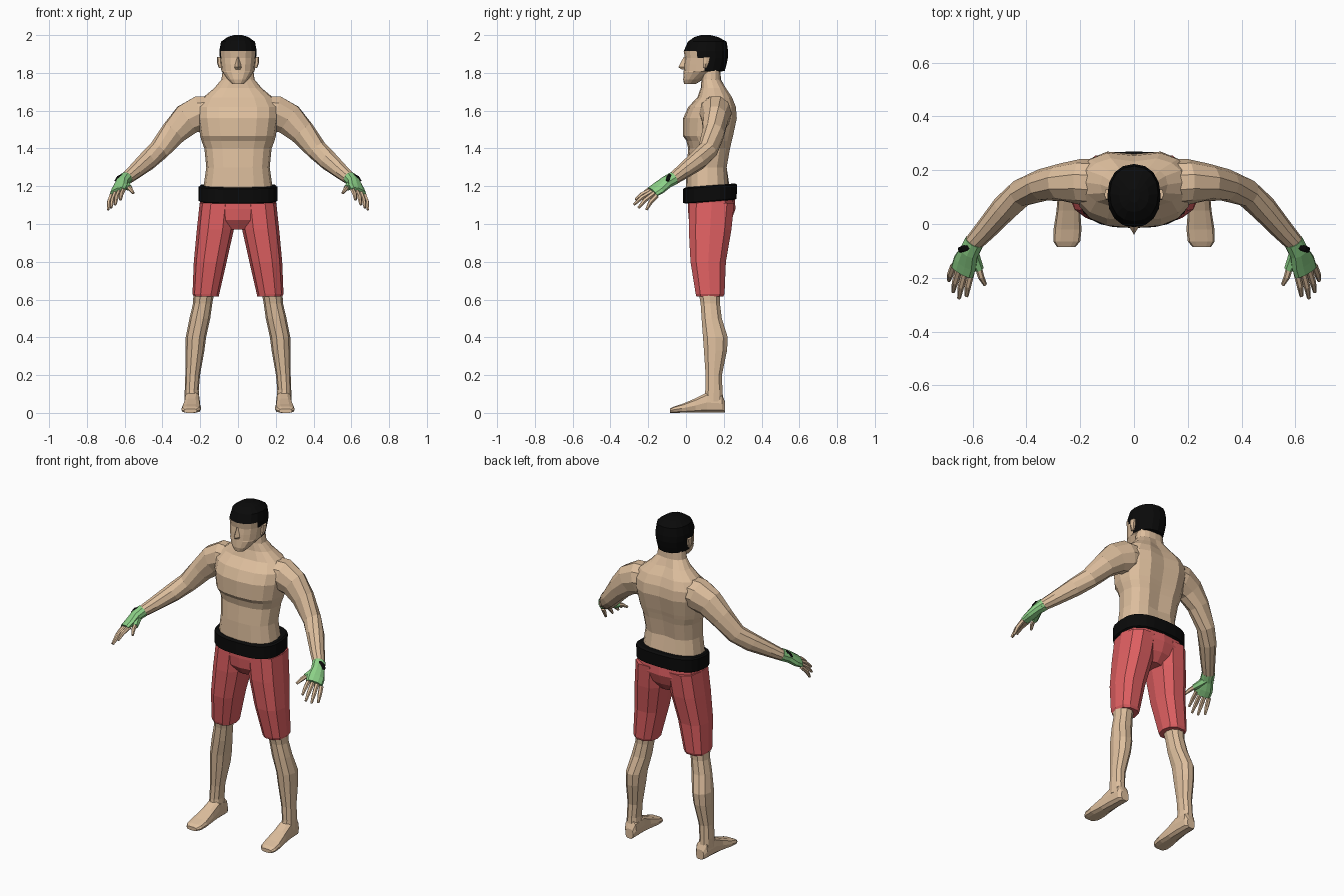
import bpy, bmesh, math
from mathutils import Vector


def material(name, rgb):
    m = bpy.data.materials.new(name)
    m.diffuse_color = (*rgb, 1)
    return m


SKIN = material("skin", (0.73, 0.52, 0.34))
RED = material("red_cloth", (0.73, 0.115, 0.12))
GREEN = material("green_glove", (0.26, 0.63, 0.24))
BLACK = material("black", (0.003, 0.003, 0.003))


def power(v, p):
    return math.copysign(abs(v) ** (2 / p), v)


def angles(n, phase=0.0):
    return [2 * math.pi * (i + phase) / n for i in range(n)]


def flat_ring(z, x, hw, y0, y1, n=8, p=2.3, tilt=0.0):
    """Horizontal rounded ring, optionally rising toward the back."""
    out = []
    for a in angles(n):
        y = (y0 + y1) / 2 + (y1 - y0) / 2 * power(math.sin(a), p)
        out.append(Vector((x + hw * power(math.cos(a), p), y, z + tilt * y)))
    return out


def tube_rings(points, n=8, roll=0.0):
    """Rings square to a path; each point is x, y, z, width radius, height radius."""
    pos = [Vector(q[:3]) for q in points]
    out = []
    for i, q in enumerate(points):
        t = (pos[min(i + 1, len(pos) - 1)] - pos[max(i - 1, 0)]).normalized()
        s = t.cross(Vector((0, 0, 1))).normalized()
        u = s.cross(t)
        s, u = s * math.cos(roll) + u * math.sin(roll), u * math.cos(roll) - s * math.sin(roll)
        out.append([pos[i] + s * q[3] * math.cos(a) + u * q[4] * math.sin(a)
                    for a in angles(n)])
    return out


def loft(name, rings, mats, mirror=False, rule=None, shape=None):
    bm = bmesh.new()
    loops = [[bm.verts.new(v) for v in r] for r in rings]
    n = len(loops[0])
    for a, b in zip(loops, loops[1:]):
        for i in range(n):
            bm.faces.new((a[i], a[(i + 1) % n], b[(i + 1) % n], b[i]))
    bm.faces.new(loops[0][::-1])
    bm.faces.new(loops[-1])
    if shape:
        for v in bm.verts:
            shape(v.co)
    bmesh.ops.recalc_face_normals(bm, faces=bm.faces)
    if rule:
        for f in bm.faces:
            f.material_index = rule(f.calc_center_median())
    me = bpy.data.meshes.new(name)
    bm.to_mesh(me)
    bm.free()
    for m in mats:
        me.materials.append(m)
    ob = bpy.data.objects.new(name, me)
    bpy.context.collection.objects.link(ob)
    if mirror:
        ob.modifiers.new("Mirror", 'MIRROR')
    return ob


# Torso and neck, with a groove down the spine
def spine(co):
    if abs(co.x) < 0.01 and co.y > 0.2 and co.z > 1.25:
        co.y -= 0.018


torso = [(1.12, .185, .01, .24), (1.20, .182, 0, .23), (1.30, .168, .003, .222),
         (1.40, .178, .012, .24), (1.44, .193, .002, .25), (1.465, .2, -.015, .257),
         (1.56, .215, -.015, .278), (1.62, .215, .012, .272), (1.67, .185, .06, .25),
         (1.72, .125, .078, .215), (1.765, .088, .082, .185), (1.86, .075, .085, .18)]
loft("torso", [flat_ring(z, 0, w, a, b, 16, 2.5) for z, w, a, b in torso],
     [SKIN], shape=spine)

# Head with hair coloured by height and depth
head = [(1.74, .03, -.01, .05), (1.765, .055, -.015, .09), (1.805, .083, -.012, .16),
        (1.81, .088, -.012, .205), (1.845, .092, -.01, .215), (1.88, .096, -.006, .222),
        (1.915, .099, -.012, .223), (1.965, .09, .01, .215), (1.99, .055, .045, .17),
        (2.0, .02, .08, .13)]
loft("head", [flat_ring(z, 0, w, a, b, 16, 2.2) for z, w, a, b in head], [SKIN, BLACK],
     rule=lambda c: int(c.z > 1.915 or (c.y > .12 and c.z > 1.806)
                        or (c.y > .055 and c.z > 1.88)))

# Nose wedge and ears
loft("nose", [flat_ring(1.818, 0, .018, -.022, .02, 4), flat_ring(1.83, 0, .018, -.04, .02, 4),
              flat_ring(1.885, 0, .008, -.012, .02, 4)], [SKIN])
loft("ear", [flat_ring(1.825, .093, .008, .09, .11, 6), flat_ring(1.85, .098, .012, .088, .122, 6),
             flat_ring(1.885, .1, .01, .09, .13, 6)], [SKIN], mirror=True)

# Belt, tilted up at the back
belt = [(1.108, .2, -.003, .258), (1.113, .208, -.015, .268),
        (1.187, .208, -.015, .27), (1.194, .2, -.003, .258)]
loft("belt", [flat_ring(z, 0, w, a, b, 24, 2.7, .08) for z, w, a, b in belt], [BLACK])

# Shorts: hip block and two legs
loft("shorts_hips", [flat_ring(z, 0, w, a, b, 12, 2.6) for z, w, a, b in
                     [(1.14, .2, .01, .258), (1.08, .203, .01, .262), (1.02, .15, .015, .24),
                      (.97, .06, .05, .2)]], [RED])
loft("shorts_leg", [flat_ring(z, x, w, a, b, 10, 2.5) for z, x, w, a, b in
                    [(1.11, .105, .098, .012, .26), (.97, .12, .098, .01, .245),
                     (.8, .147, .087, .02, .215), (.63, .17, .071, .048, .207),
                     (.615, .168, .066, .053, .2)]], [RED], mirror=True)

# Bare legs
loft("leg", [flat_ring(z, x, w, a, b, 10, 2.2) for z, x, w, a, b in
             [(.66, .178, .057, .06, .185), (.58, .187, .051, .075, .182),
              (.5, .202, .055, .08, .192), (.4, .223, .054, .087, .224),
              (.33, .228, .05, .092, .22), (.2, .24, .039, .102, .192),
              (.12, .245, .037, .1, .195), (.06, .243, .04, .09, .2)]], [SKIN], mirror=True)


# Feet, lofted from heel to toe
def foot_ring(y, x, hw, top):
    return [Vector((x + hw * power(math.cos(a), 3), y, top / 2 + top / 2 * power(math.sin(a), 3)))
            for a in angles(10)]


loft("foot", [foot_ring(*q) for q in
              [(.207, .238, .026, .06), (.19, .24, .038, .1), (.11, .242, .041, .11),
               (.05, .244, .044, .078), (-.02, .247, .052, .048), (-.065, .25, .05, .034),
               (-.086, .252, .034, .022)]], [SKIN], mirror=True)

# Arms
arm = [(.10, .15, 1.60, .09, .08), (.20, .157, 1.585, .085, .098), (.27, .155, 1.553, .07, .088),
       (.34, .145, 1.485, .06, .07), (.42, .115, 1.39, .052, .056), (.48, .06, 1.335, .05, .053),
       (.55, -.02, 1.275, .041, .041), (.605, -.08, 1.23, .033, .031)]
loft("arm", tube_rings(arm, 10), [SKIN], mirror=True)

# Fingerless gloves with a small wrist strap
glove = [(.593, -.066, 1.242, .038, .036), (.613, -.105, 1.22, .039, .032),
         (.628, -.145, 1.19, .05, .026), (.639, -.178, 1.17, .049, .02)]
loft("glove", tube_rings(glove, 10, .42), [GREEN], mirror=True)
loft("glove_thumb", tube_rings([(.605, -.1, 1.215, .026, .024), (.574, -.17, 1.19, .017, .016)], 6),
     [GREEN], mirror=True)
strap = [(.61, -.085, 1.262, .012, .004), (.635, -.092, 1.25, .012, .005),
         (.65, -.097, 1.228, .01, .004)]
loft("wrist_strap", tube_rings(strap, 6), [BLACK], mirror=True)

# Fingers and thumb: base point, then tip
fingers = {"index_finger": ((.605, -.18, 1.183), (.622, -.268, 1.128)),
           "middle_finger": ((.628, -.175, 1.174), (.65, -.276, 1.102)),
           "ring_finger": ((.65, -.168, 1.163), (.672, -.252, 1.085)),
           "little_finger": ((.67, -.155, 1.15), (.688, -.21, 1.075)),
           "thumb": ((.58, -.155, 1.195), (.553, -.226, 1.163))}
for name, (base, tip) in fingers.items():
    b, t = Vector(base), Vector(tip)
    mid = b.lerp(t, .55) + Vector((.003, -.003, .006))
    loft(name, tube_rings([(*b, .013, .013), (*mid, .012, .012), (*t, .007, .007)], 6),
         [SKIN], mirror=True)
